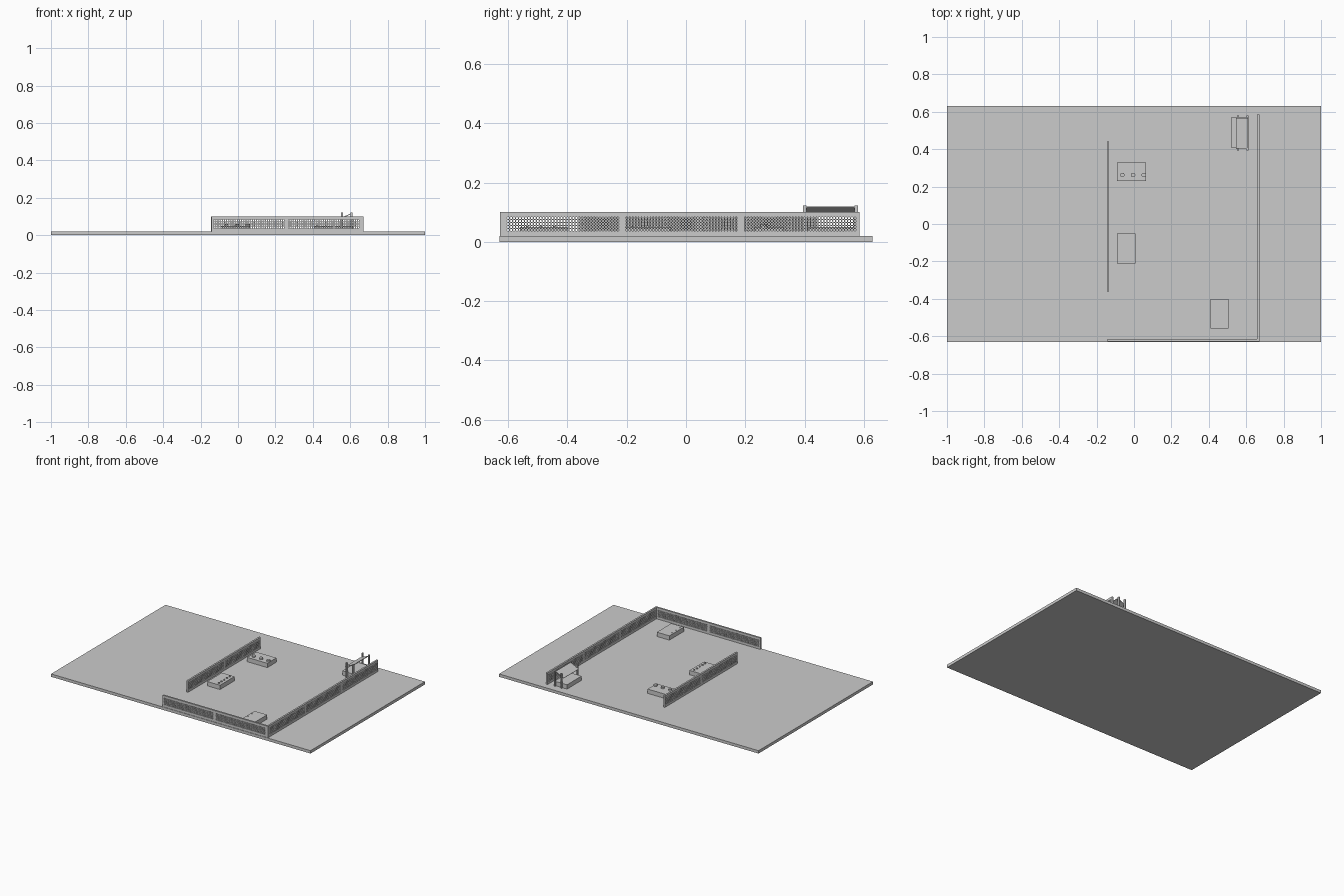
import bpy, bmesh, math
from mathutils import Matrix, Vector

if "Cube" in bpy.data.objects:
    bpy.data.objects.remove(bpy.data.objects["Cube"])


def finish(bm, name, mat=None):
    if mat is not None:
        bm.transform(mat)
    bmesh.ops.recalc_face_normals(bm, faces=bm.faces)
    me = bpy.data.meshes.new(name)
    bm.to_mesh(me)
    bm.free()
    ob = bpy.data.objects.new(name, me)
    bpy.context.collection.objects.link(ob)
    return ob


def add_box(bm, x0, x1, y0, y1, z0, z1):
    m = Matrix.Translation(((x0 + x1) / 2, (y0 + y1) / 2, (z0 + z1) / 2))
    m = m @ Matrix.Diagonal((x1 - x0, y1 - y0, z1 - z0, 1))
    bmesh.ops.create_cube(bm, size=1, matrix=m)


def add_cyl(bm, x, y, z0, z1, r, n=16):
    bmesh.ops.create_cone(bm, cap_ends=True, segments=n, radius1=r, radius2=r,
                          depth=z1 - z0, matrix=Matrix.Translation((x, y, (z0 + z1) / 2)))


# Wall thickness, panel length, mesh pitch and hole radius
T, L, P, R = 0.012, 0.4, 0.01, 0.0037
Z0, Z1 = 0.02, 0.10


def add_hole_cell(bm, cx, cz):
    # square cell with an eight-sided through hole
    rings = []
    for y in (0, T):
        outer, inner = [], []
        for i in range(8):
            c, s = math.cos(i * math.pi / 4), math.sin(i * math.pi / 4)
            k = P / 2 / max(abs(c), abs(s))
            outer.append(bm.verts.new((cx + c * k, y, cz + s * k)))
            inner.append(bm.verts.new((cx + c * R, y, cz + s * R)))
        rings.append((outer, inner))
    (of, inf), (ob, inb) = rings
    for i in range(8):
        j = (i + 1) % 8
        bm.faces.new((of[i], of[j], inf[j], inf[i]))
        bm.faces.new((ob[j], ob[i], inb[i], inb[j]))
        bm.faces.new((inf[i], inf[j], inb[j], inb[i]))


def wall(name, panels, mat, extra=0.0):
    # built along +x with thickness in +y, then placed by the matrix
    bm = bmesh.new()
    length = panels * L
    add_box(bm, -extra, length, 0, T, Z0, 0.035)
    add_box(bm, -extra, length, 0, T, 0.085, Z1)
    add_box(bm, -extra, 0.01, 0, T, 0.035, 0.085)
    add_box(bm, length - 0.01, length, 0, T, 0.035, 0.085)
    for p in range(1, panels):
        add_box(bm, p * L - 0.01, p * L + 0.01, 0, T, 0.035, 0.085)
    for p in range(panels):
        for i in range(38):
            for k in range(5):
                add_hole_cell(bm, p * L + 0.01 + (i + 0.5) * P, 0.035 + (k + 0.5) * P)
    bmesh.ops.remove_doubles(bm, verts=bm.verts, dist=0.00005)
    return finish(bm, name, mat)


# Ground slab
bm = bmesh.new()
add_box(bm, -1, 1, -0.63, 0.63, 0, Z0)
finish(bm, "base_slab")

# Perforated walls
quarter = Matrix.Rotation(math.pi / 2, 4, 'Z')
wall("front_wall", 2, Matrix.Translation((-0.142, -0.627, 0)))
wall("right_wall", 3, Matrix.Translation((0.67, -0.615, 0)) @ quarter, extra=0.012)
wall("middle_wall", 2, Matrix.Translation((-0.133, -0.36, 0)) @ quarter)


# Equipment blocks with rows of studs on top
def block(name, x0, x1, y0, y1, studs, r, h):
    bm = bmesh.new()
    add_box(bm, x0, x1, y0, y1, Z0, 0.05)
    for x, y in studs:
        add_cyl(bm, x, y, 0.049, 0.05 + h, r)
    return finish(bm, name)


block("rear_block", -0.09, 0.065, 0.23, 0.33,
      [(x, 0.262) for x in (-0.062, -0.005, 0.052)], 0.012, 0.01)
block("centre_block", -0.09, 0.008, -0.21, -0.05,
      [(-0.015, y) for y in (-0.07, -0.1, -0.13, -0.16, -0.187)], 0.006, 0.006)
block("front_block", 0.408, 0.505, -0.56, -0.4,
      [(0.42, y) for y in (-0.445, -0.49, -0.535)], 0.004, 0.004)
block("rack_block", 0.518, 0.615, 0.41, 0.57, [], 0, 0)

# Rack posts at both ends of the rack block
bm = bmesh.new()
for x in (0.557, 0.607):
    for y in (0.40, 0.575):
        add_box(bm, x - 0.005, x + 0.005, y - 0.006, y + 0.006, Z0, 0.122)
finish(bm, "rack_posts")

# Sloping rack panel
bm = bmesh.new()
a, b = Vector((0.545, 0.485, 0.088)), Vector((0.609, 0.485, 0.117))
d = b - a
m = (Matrix.Translation((a + b) / 2) @ Matrix.Rotation(-math.atan2(d.z, d.x), 4, 'Y')
     @ Matrix.Diagonal((d.length, 0.166, 0.004, 1)))
bmesh.ops.create_cube(bm, size=1, matrix=m)
finish(bm, "rack_panel")
